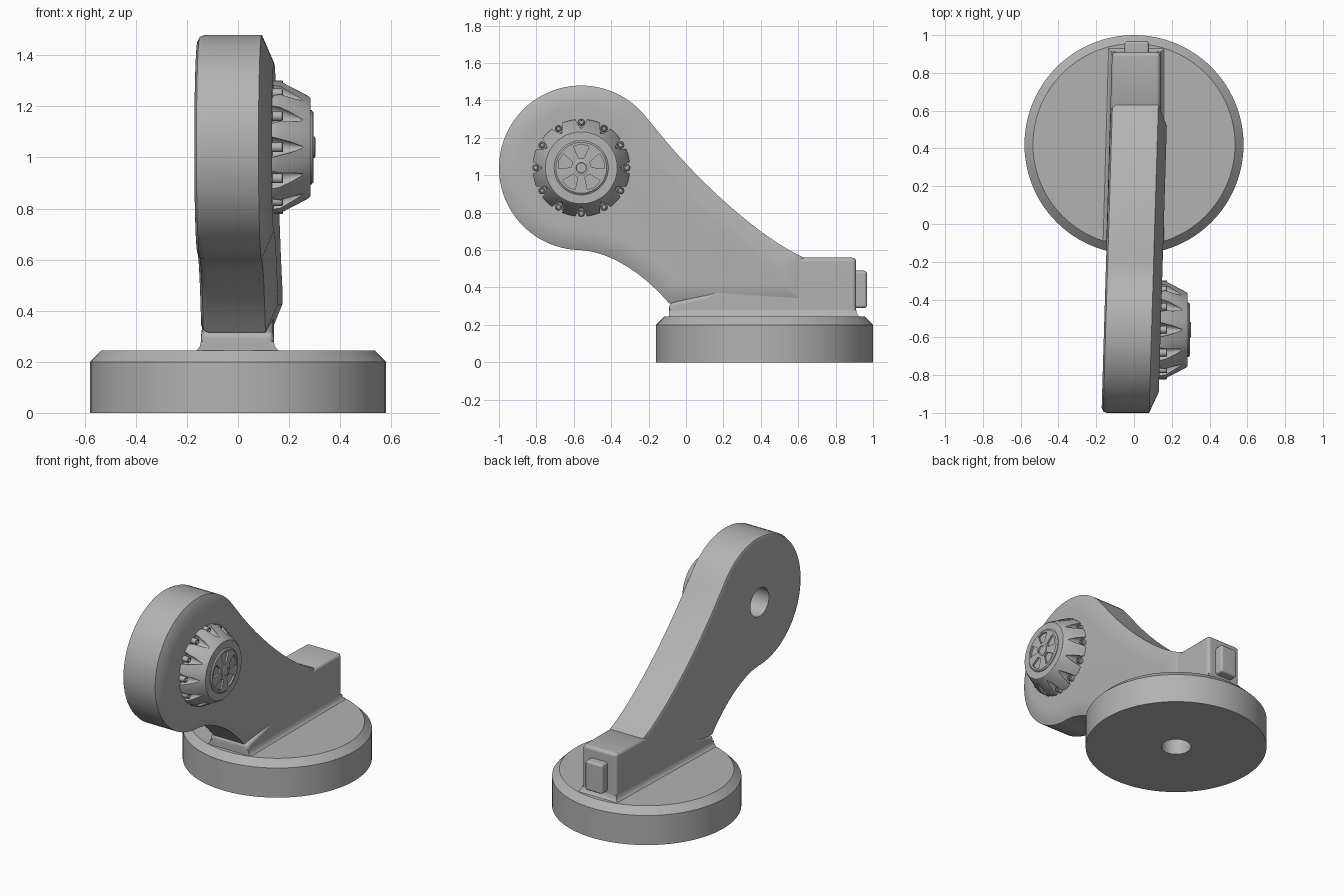
import bpy, bmesh, math
from mathutils import Vector, Matrix
from mathutils.geometry import interpolate_bezier

old = bpy.data.objects.get("Cube")
if old:
    bpy.data.objects.remove(old)

grey = bpy.data.materials.new("plain_grey")
grey.use_nodes = True
COLOR = (0.45, 0.45, 0.45, 1)
grey.diffuse_color = COLOR
grey.node_tree.nodes["Principled BSDF"].inputs["Base Color"].default_value = COLOR

PIVOT = Vector((0, -0.56, 1.04))
HEAD_R = 0.44
ALONG_X = Matrix.Rotation(math.pi / 2, 4, 'Y')


def loft(name, loops):
    """Skin a list of equal-length closed loops and cap both ends."""
    bm = bmesh.new()
    rings = [[bm.verts.new(p) for p in loop] for loop in loops]
    n = len(rings[0])
    for a, b in zip(rings, rings[1:]):
        for i in range(n):
            j = (i + 1) % n
            bm.faces.new((a[i], a[j], b[j], b[i]))
    bm.faces.new(rings[0][::-1])
    bm.faces.new(rings[-1])
    bmesh.ops.recalc_face_normals(bm, faces=bm.faces)
    mesh = bpy.data.meshes.new(name)
    bm.to_mesh(mesh)
    bm.free()
    ob = bpy.data.objects.new(name, mesh)
    bpy.context.collection.objects.link(ob)
    mesh.materials.append(grey)
    return ob


def lathe(name, profile, origin, n=64, matrix=None):
    """Turn (height, radius) pairs about z, then aim with the matrix."""
    m = Matrix.Translation(origin) @ (matrix or Matrix())
    return loft(name, [[m @ Vector((r * math.cos(2 * math.pi * i / n),
                                    r * math.sin(2 * math.pi * i / n), h))
                        for i in range(n)] for h, r in profile])


def bake(ob):
    """Apply all modifiers to the mesh."""
    bpy.context.view_layer.update()
    dg = bpy.context.evaluated_depsgraph_get()
    mesh = bpy.data.meshes.new_from_object(ob.evaluated_get(dg))
    ob.modifiers.clear()
    ob.data = mesh


def cut(ob, cutters):
    for c in cutters:
        mod = ob.modifiers.new("cut", 'BOOLEAN')
        mod.operation = 'DIFFERENCE'
        mod.solver = 'EXACT'
        mod.object = c
    bake(ob)
    for c in cutters:
        bpy.data.objects.remove(c)


def bevel(ob, width, segments=3):
    mod = ob.modifiers.new("bevel", 'BEVEL')
    mod.width = width
    mod.segments = segments
    mod.limit_method = 'ANGLE'
    mod.angle_limit = math.radians(40)
    bake(ob)


def finish(ob, angle=32):
    ob.data.shade_smooth()
    ob.data.set_sharp_from_angle(angle=math.radians(angle))
    mod = ob.modifiers.new("normals", 'WEIGHTED_NORMAL')
    mod.keep_sharp = True


def inset(points, d):
    """Move a counter-clockwise outline inwards by d."""
    out = []
    for i, p in enumerate(points):
        e1 = (p - points[i - 1]).normalized()
        e2 = (points[(i + 1) % len(points)] - p).normalized()
        n1, n2 = Vector((-e1.y, e1.x)), Vector((-e2.y, e2.x))
        out.append(p + (n1 + n2) * d / (1 + n1.dot(n2)))
    return out


def curve(a, b, c, d, n):
    return [Vector(p[:2]) for p in interpolate_bezier(
        *[Vector((*q, 0)) for q in (a, b, c, d)], n)]


# Round base with a chamfered rim and a socket underneath
CENTRE = Vector((0, 0.42, 0))
base = lathe("round_base", [(0, 0.58), (0.2, 0.58), (0.245, 0.535)], CENTRE, 96)
cut(base, [lathe("base_socket_cutter", [(-0.05, 0.095), (0.18, 0.095)], CENTRE, 48)])
finish(base)

# Arm outline: round head, hollow underside, sweeping top
outline = []
for i in range(49):
    a = math.radians(40 + 230 * i / 48)
    outline.append(Vector((PIVOT.y + HEAD_R * math.cos(a), PIVOT.z + HEAD_R * math.sin(a))))
outline += curve((-0.56, 0.6), (-0.4, 0.59), (-0.22, 0.47), (-0.09, 0.315), 9)[1:]
outline.append(Vector((0.63, 0.315)))
outline += curve((0.63, 0.56), (0.36, 0.68), (-0.02, 1.05), (-0.22, 1.325), 13)[:-1]


def arm_loop(d, x):
    # The arm leans slightly sideways along its length
    return [(x + 0.03 * (p.x + 1), p.x, p.y) for p in inset(outline, d)]


arm = loft("swept_arm", [arm_loop(d, x) for d, x in (
    (0.028, -0.172), (0.008, -0.163), (0, -0.144), (0, 0.08), (0.11, 0.128))])
cut(arm, [lathe("arm_socket_cutter", [(-0.3, 0.095), (0.03, 0.095)], PIVOT, 48, ALONG_X)])
finish(arm)

# Mounting block between the arm and the base
block_side = [(-0.09, 0.235), (0.91, 0.235), (0.91, 0.56),
              (0.6, 0.56), (0.1, 0.36), (-0.09, 0.315)]
block = loft("mounting_block", [
    [(-0.146 + 0.03 * (y + 0.09), y, z) for y, z in block_side],
    [(0.14, y, z) for y, z in block_side]])
bevel(block, 0.022)
finish(block)


def foot_loop(grow, z):
    return [(-0.145 - grow, -0.09, z), (0.14 + grow, -0.09, z),
            (0.14 + grow, 0.91 + grow, z), (-0.116 - grow, 0.91 + grow, z)]


# Small fillet where the block meets the base
fillet = loft("block_fillet", [foot_loop(g, z) for g, z in (
    (0.025, 0.24), (0.012, 0.25), (0.004, 0.262), (0, 0.28))])
finish(fillet, 50)

# Rear latch plate
latch_side = [(-0.05, 0.29), (0.08, 0.29), (0.08, 0.49), (-0.05, 0.49)]
latch = loft("rear_latch", [[(x, y, z) for x, z in latch_side] for y in (0.88, 0.968)])
bevel(latch, 0.016)
finish(latch)

# Fluted hub with a ring of bolts
STEPS = 12


def around(radius, i, x=0.0):
    a = 2 * math.pi * i / STEPS
    return PIVOT + Vector((x, radius * math.cos(a), radius * math.sin(a)))


hub = lathe("fluted_hub", [(0.11, 0.26), (0.165, 0.26), (0.276, 0.2), (0.284, 0.192)],
            PIVOT, 96, ALONG_X)
flutes = []
for i in range(STEPS):
    loops = []
    for x, radial, r in ((0.09, 0.268, 0.05), (0.165, 0.25, 0.033),
                         (0.21, 0.233, 0.02), (0.255, 0.214, 0.003)):
        c = around(radial, i, x)
        loops.append([c + Vector((0, r * math.cos(k * math.pi / 8), r * math.sin(k * math.pi / 8)))
                      for k in range(16)])
    flutes.append(loft("flute_cutter", loops))
cut(hub, flutes)
finish(hub)

for i in range(STEPS):
    bolt = lathe("hub_bolt_%d" % (i + 1), [(0.1, 0.019), (0.172, 0.019), (0.176, 0.015),
                 (0.176, 0.01), (0.166, 0.009)], around(0.243, i), 16, ALONG_X)
    finish(bolt)

# Cap with five wedge-shaped pockets
cap = lathe("hub_cap", [(0.25, 0.145), (0.289, 0.145), (0.296, 0.136)], PIVOT, 64, ALONG_X)
pockets = []
for i in range(5):
    mid = math.pi / 2 + 2 * math.pi * i / 5
    wedge = [(0.055, -16), (0.122, -20), (0.126, 0), (0.122, 20), (0.055, 16)]
    shape = [(r * math.cos(mid + math.radians(t)), r * math.sin(mid + math.radians(t)))
             for r, t in wedge]
    pockets.append(loft("pocket_cutter", [
        [PIVOT + Vector((x, u, v)) for u, v in shape] for x in (0.272, 0.32)]))
cut(cap, pockets)
finish(cap)

# Centre boss
boss = lathe("hub_boss", [(0.27, 0.042), (0.3, 0.042), (0.303, 0.036),
                          (0.303, 0.028), (0.299, 0.026)], PIVOT, 32, ALONG_X)
finish(boss)
